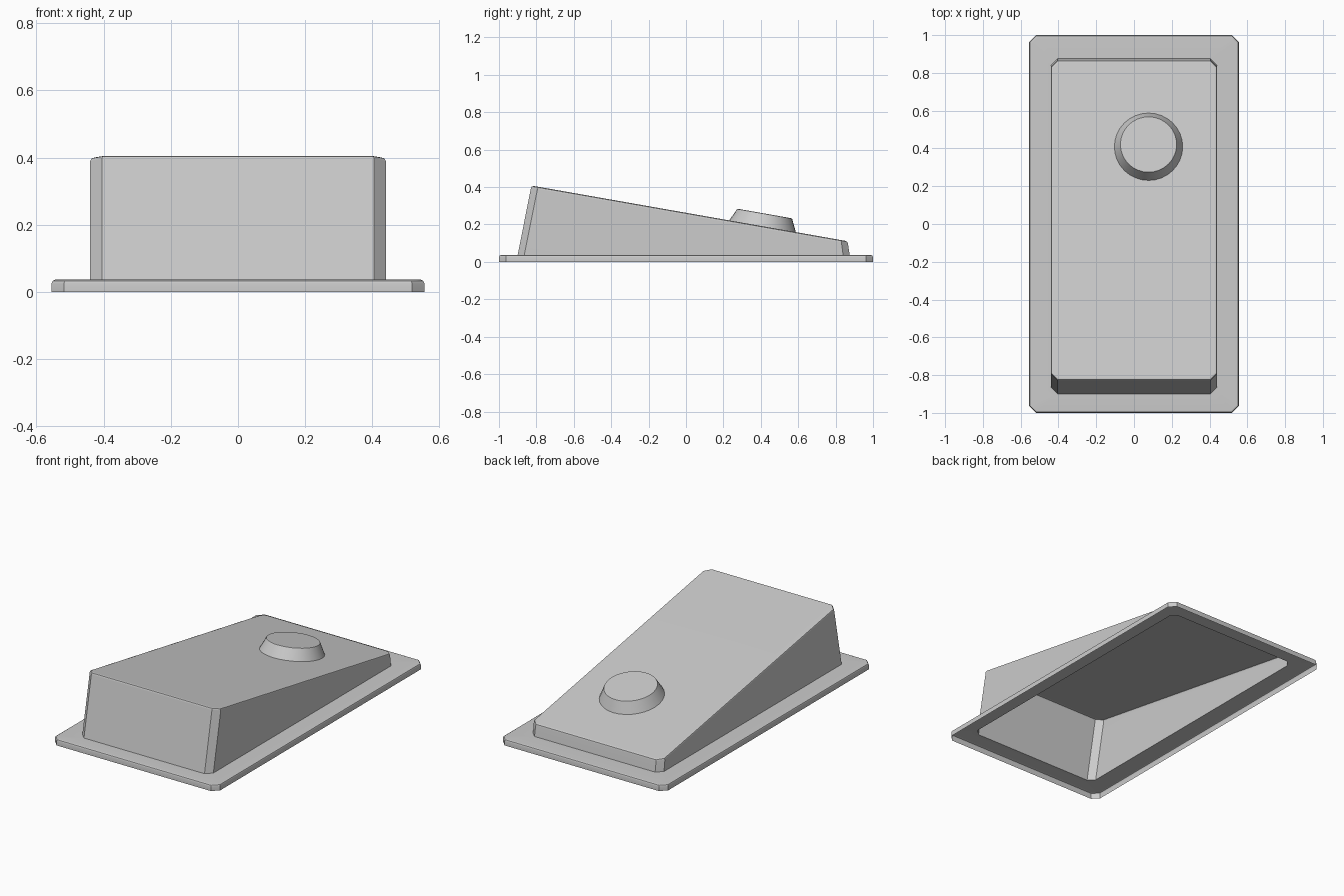
import bpy, bmesh, math
from mathutils import Matrix, Vector

if "Cube" in bpy.data.objects:
    bpy.data.objects.remove(bpy.data.objects["Cube"])

SLOPE = 0.176


def top_z(y):
    return 0.405 - SLOPE * (y + 0.81)


def ring(hx, y0, y1, c, z):
    """Rectangle with clipped corners; z is a number or a function of y."""
    pts = [(hx - c, y0), (hx, y0 + c), (hx, y1 - c), (hx - c, y1),
           (c - hx, y1), (-hx, y1 - c), (-hx, y0 + c), (c - hx, y0)]
    return [Vector((x, y, z(y) if callable(z) else z)) for x, y in pts]


def circle(r, z, n=32):
    return [Vector((r * math.cos(2 * math.pi * i / n),
                    r * math.sin(2 * math.pi * i / n), z)) for i in range(n)]


def loft(name, rings, cap, matrix=Matrix()):
    """Skin consecutive rings into an open shell, optionally capped on top."""
    bm = bmesh.new()
    loops = [[bm.verts.new(matrix @ p) for p in r] for r in rings]
    n = len(loops[0])
    for a, b in zip(loops, loops[1:]):
        for i in range(n):
            j = (i + 1) % n
            bm.faces.new((a[i], a[j], b[j], b[i]))
    if cap:
        bm.faces.new(loops[-1])
    me = bpy.data.meshes.new(name)
    bm.to_mesh(me)
    bm.free()
    ob = bpy.data.objects.new(name, me)
    bpy.context.collection.objects.link(ob)
    bpy.ops.object.select_all(action='DESELECT')
    ob.select_set(True)
    bpy.context.view_layer.objects.active = ob
    bpy.ops.object.shade_smooth_by_angle(angle=math.radians(35))
    mod = ob.modifiers.new("weighted", 'WEIGHTED_NORMAL')
    mod.keep_sharp = True
    return ob


housing_base = ring(0.44, -0.90, 0.875, 0.035, 0.037)

# Hollow base flange with softened upper rim
loft("base_flange", [
    ring(0.555, -1.0, 1.0, 0.037, 0.0),
    ring(0.555, -1.0, 1.0, 0.037, 0.025),
    ring(0.551, -0.996, 0.996, 0.035, 0.033),
    ring(0.543, -0.988, 0.988, 0.031, 0.037),
    housing_base], cap=False)

# Sloping pedal housing, open underneath
loft("wedge_housing", [
    housing_base,
    ring(0.44, -0.829, 0.866, 0.035, lambda y: top_z(y) - 0.013),
    ring(0.436, -0.824, 0.863, 0.033, lambda y: top_z(y) - 0.004),
    ring(0.427, -0.812, 0.853, 0.029, top_z)], cap=True)

# Tapered round button standing square to the slope
tilt = (Matrix.Translation((0.077, 0.409, top_z(0.409)))
        @ Matrix.Rotation(-math.atan(SLOPE), 4, 'X'))
loft("round_button", [
    circle(0.181, 0.0), circle(0.151, 0.063),
    circle(0.149, 0.067), circle(0.143, 0.069)], cap=True, matrix=tilt)
